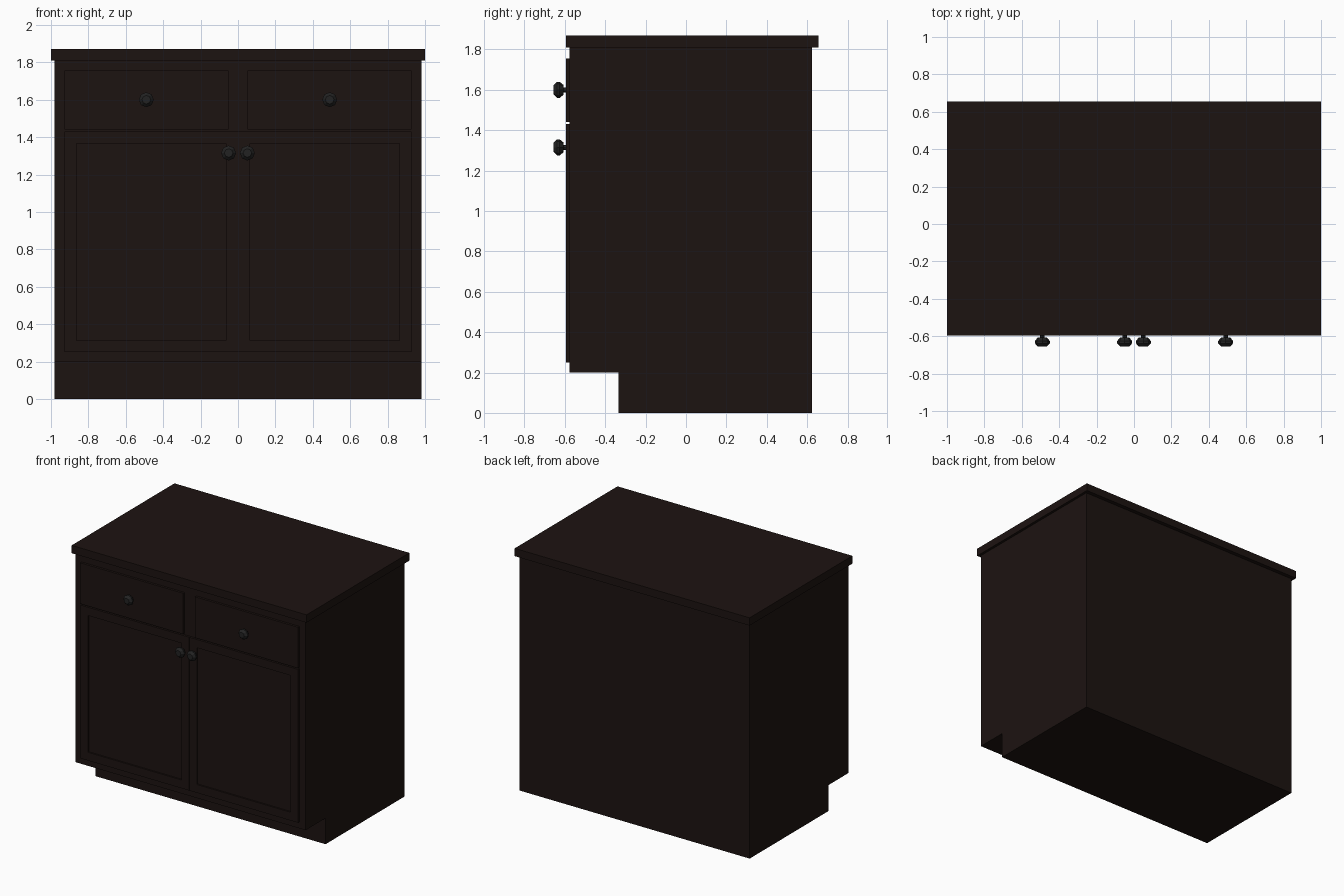
import bpy, bmesh, math
from mathutils import Matrix

if "Cube" in bpy.data.objects:
    bpy.data.objects.remove(bpy.data.objects["Cube"])


def material(name, color):
    m = bpy.data.materials.new(name)
    m.diffuse_color = color
    m.use_nodes = True
    m.node_tree.nodes["Principled BSDF"].inputs["Base Color"].default_value = m.diffuse_color
    return m


WOOD = material("dark_wood", (0.012, 0.0065, 0.0055, 1))
METAL = material("dark_metal", (0.016, 0.016, 0.016, 1))


def finish(name, bm, mat):
    bmesh.ops.recalc_face_normals(bm, faces=bm.faces)
    me = bpy.data.meshes.new(name)
    bm.to_mesh(me)
    bm.free()
    me.materials.append(mat)
    ob = bpy.data.objects.new(name, me)
    bpy.context.collection.objects.link(ob)
    return ob


def box_bm(x0, x1, y0, y1, z0, z1):
    bm = bmesh.new()
    mat = Matrix.Translation(((x0 + x1) / 2, (y0 + y1) / 2, (z0 + z1) / 2)) \
        @ Matrix.Diagonal((x1 - x0, y1 - y0, z1 - z0, 1))
    bmesh.ops.create_cube(bm, size=1, matrix=mat)
    return bm


# Cabinet body: side profile with toe kick, extruded across the width
bm = bmesh.new()
profile = [(-0.335, 0), (0.625, 0), (0.625, 1.81), (-0.577, 1.81), (-0.577, 0.2), (-0.335, 0.2)]
face = bm.faces.new([bm.verts.new((-0.98, y, z)) for y, z in profile])
ext = bmesh.ops.extrude_face_region(bm, geom=[face])
bmesh.ops.translate(bm, vec=(1.96, 0, 0),
                    verts=[g for g in ext["geom"] if isinstance(g, bmesh.types.BMVert)])
finish("cabinet_body", bm, WOOD)

# Countertop
finish("countertop", box_bm(-1, 1, -0.595, 0.655, 1.81, 1.87), WOOD)


def door(name, x0, x1):
    # Framed door with a recessed centre panel
    bm = box_bm(x0, x1, -0.594, -0.577, 0.25, 1.43)
    bm.normal_update()
    front = min(bm.faces, key=lambda f: f.calc_center_median().y)
    bmesh.ops.inset_region(bm, faces=[front], thickness=0.09)
    res = bmesh.ops.extrude_face_region(bm, geom=[front])
    verts = [g for g in res["geom"] if isinstance(g, bmesh.types.BMVert)]
    bmesh.ops.translate(bm, vec=(0, 0.012, 0), verts=verts)
    if front.is_valid:
        bmesh.ops.delete(bm, geom=[front], context="FACES_ONLY")
    finish(name, bm, WOOD)


def knob(name, x, z):
    # Eight-sided knob on a thin stem, revolved about the y axis
    rings = [(-0.585, 0.012), (-0.606, 0.012), (-0.606, 0.024),
             (-0.626, 0.04), (-0.638, 0.04), (-0.656, 0.023)]
    n = 8
    bm = bmesh.new()
    loops = [[bm.verts.new((x + r * math.cos(2 * math.pi * i / n), y,
                            z + r * math.sin(2 * math.pi * i / n))) for i in range(n)]
             for y, r in rings]
    for a, b in zip(loops, loops[1:]):
        for i in range(n):
            j = (i + 1) % n
            bm.faces.new((a[i], a[j], b[j], b[i]))
    bm.faces.new(loops[0])
    bm.faces.new(loops[-1])
    finish(name, bm, METAL)


# Mirrored fronts and hardware
for side, s in (("left", -1), ("right", 1)):
    xa, xb = sorted((s * 0.05, s * 0.927))
    finish(side + "_drawer_front", box_bm(xa, xb, -0.595, -0.577, 1.44, 1.755), WOOD)
    xa, xb = sorted((s * 0.001, s * 0.927))
    door(side + "_door", xa, xb)
    knob(side + "_drawer_knob", s * 0.49, 1.6)
    knob(side + "_door_knob", s * 0.05, 1.315)
